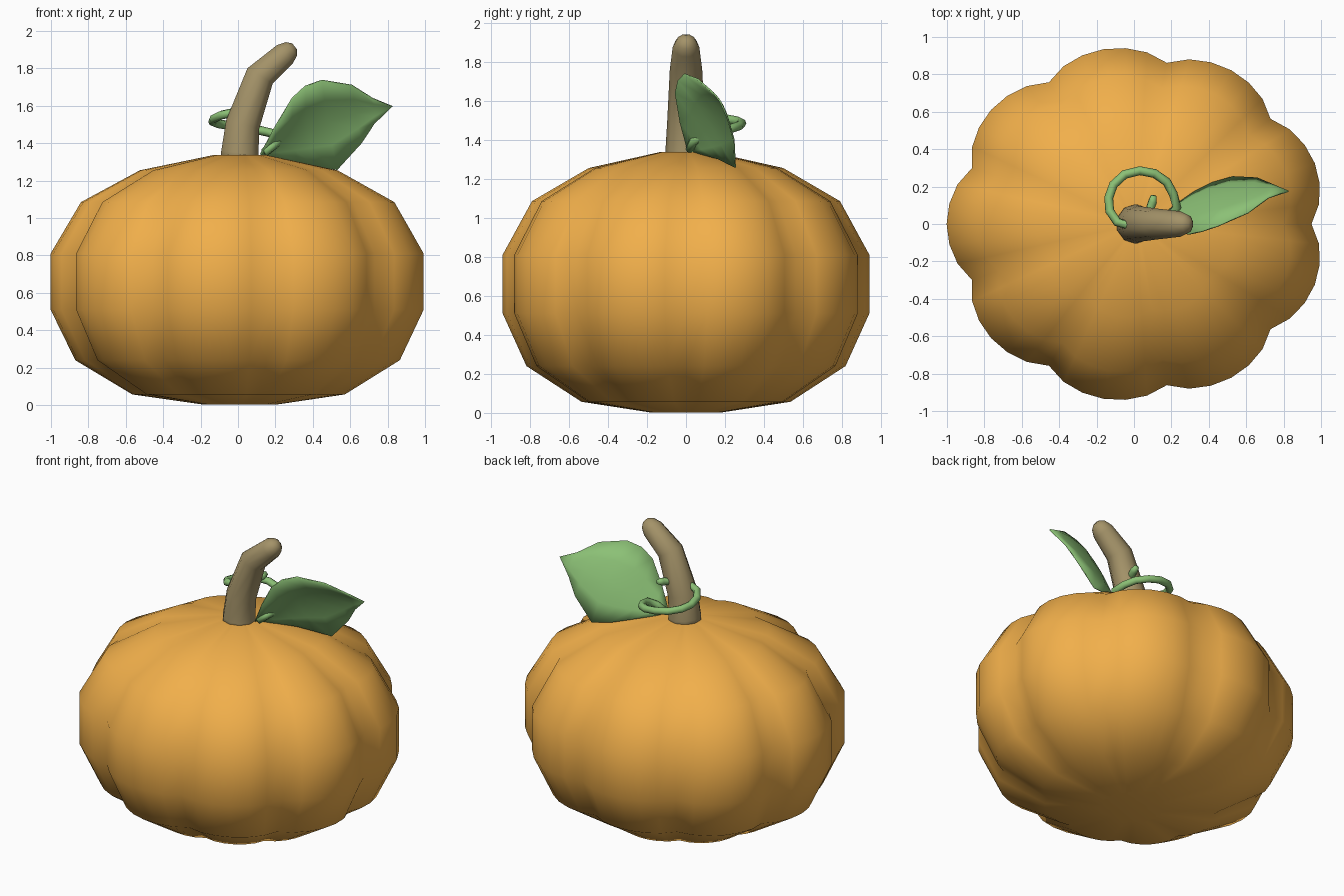
import bpy, bmesh, math
from mathutils import Vector

if "Cube" in bpy.data.objects:
    bpy.data.objects.remove(bpy.data.objects["Cube"])


def material(name, rgb):
    m = bpy.data.materials.new(name)
    m.diffuse_color = (*rgb, 1)
    m.use_nodes = True
    m.node_tree.nodes["Principled BSDF"].inputs["Base Color"].default_value = m.diffuse_color
    return m


ORANGE = material("orange_skin", (0.88, 0.43, 0.07))
BROWN = material("woody_brown", (0.37, 0.29, 0.14))
GREEN = material("leaf_green", (0.26, 0.53, 0.18))


def loft(name, rings, mat, closed=True):
    """Skin a list of equal-length point rings; cap the ends if closed."""
    bm = bmesh.new()
    rows = [[bm.verts.new(p) for p in ring] for ring in rings]
    n = len(rows[0])
    for a, b in zip(rows, rows[1:]):
        for i in range(n if closed else n - 1):
            j = (i + 1) % n
            bm.faces.new((a[i], a[j], b[j], b[i]))
    if closed:
        bm.faces.new(rows[0][::-1])
        bm.faces.new(rows[-1])
    bmesh.ops.remove_doubles(bm, verts=bm.verts, dist=1e-5)
    bmesh.ops.recalc_face_normals(bm, faces=bm.faces)
    for f in bm.faces:
        f.smooth = True
    me = bpy.data.meshes.new(name)
    bm.to_mesh(me)
    bm.free()
    me.materials.append(mat)
    ob = bpy.data.objects.new(name, me)
    bpy.context.collection.objects.link(ob)
    return ob


def tube(name, path, radii, sides, mat):
    """Round tube along a path, rings perpendicular to it."""
    pts = [Vector(p) for p in path]
    rings, side = [], Vector((0, 1, 0.01))
    for i, p in enumerate(pts):
        t = (pts[min(i + 1, len(pts) - 1)] - pts[max(i - 1, 0)]).normalized()
        side = (side - t * side.dot(t)).normalized()
        up = t.cross(side)
        rings.append([p + radii[i] * (side * math.cos(a) + up * math.sin(a))
                      for a in (2 * math.pi * k / sides for k in range(sides))])
    return loft(name, rings, mat)


# Pumpkin body: nine lobes around a faceted side profile
profile = [(0.20, 0.003), (0.57, 0.057), (0.87, 0.24), (1.0, 0.51), (1.0, 0.81),
           (0.84, 1.085), (0.53, 1.255), (0.14, 1.337), (0.04, 1.33)]
LOBES, SEG = 9, 54
rings = []
for r, z in profile:
    ring = []
    for k in range(SEG):
        a = 2 * math.pi * k / SEG
        lobe = 1.015 * (1 - 0.078 * (1 - abs(math.sin(LOBES * a / 2)) ** 0.75))
        ring.append((0.013 + r * lobe * math.cos(a), 0.935 * r * lobe * math.sin(a), z))
    rings.append(ring)
loft("pumpkin_body", rings, ORANGE)

# Bent stem with a rounded tip
tube("stem",
     [(0.01, 0, 1.30), (0.01, 0, 1.35), (0.025, 0, 1.50), (0.118, 0, 1.76),
      (0.25, 0, 1.875), (0.285, 0, 1.903), (0.303, 0, 1.917)],
     [0.107, 0.105, 0.096, 0.083, 0.068, 0.05, 0.022], 10, BROWN)

# Tendril: loose loop falling from the stem, with its upper end poking out
tendril = [(0.105, 0.15, 1.61), (0.10, 0.12, 1.60), (0.07, 0.04, 1.585), (-0.02, -0.01, 1.565),
           (-0.09, 0.01, 1.55), (-0.13, 0.07, 1.53), (-0.135, 0.14, 1.515),
           (-0.11, 0.21, 1.505), (-0.05, 0.265, 1.495), (0.03, 0.285, 1.485),
           (0.11, 0.27, 1.47), (0.175, 0.225, 1.455), (0.21, 0.16, 1.44),
           (0.23, 0.09, 1.42), (0.19, 0.04, 1.39), (0.14, 0.02, 1.35)]
tube("tendril", tendril, [0.016] + [0.024] * (len(tendril) - 1), 8, GREEN)

# Leaf: upper edge, midrib and lower edge, arched across
upper = [(0.12, 0.01, 1.34), (0.20, -0.03, 1.49), (0.29, -0.055, 1.64), (0.36, -0.04, 1.705),
         (0.45, -0.01, 1.737), (0.61, 0.06, 1.71), (0.72, 0.14, 1.64), (0.825, 0.175, 1.597)]
middle = [(0.12, 0.015, 1.34), (0.20, 0.05, 1.39), (0.29, 0.09, 1.44), (0.37, 0.125, 1.48),
          (0.48, 0.16, 1.515), (0.63, 0.18, 1.56), (0.73, 0.185, 1.58), (0.825, 0.175, 1.597)]
lower = [(0.12, 0.02, 1.34), (0.22, 0.10, 1.32), (0.32, 0.17, 1.30), (0.42, 0.22, 1.275),
         (0.53, 0.252, 1.258), (0.66, 0.245, 1.40), (0.73, 0.215, 1.505), (0.825, 0.175, 1.597)]
rows = []
for a, b, c in zip(upper, middle, lower):
    a, b, c = Vector(a), Vector(b), Vector(c)
    rows.append([a * (2 * t - 1) * (t - 1) + b * 4 * t * (1 - t) + c * t * (2 * t - 1)
                 for t in (0, 0.25, 0.5, 0.75, 1)])
leaf = loft("leaf", rows, GREEN, closed=False)
mod = leaf.modifiers.new("thickness", 'SOLIDIFY')
mod.thickness = 0.008
mod.offset = 0
